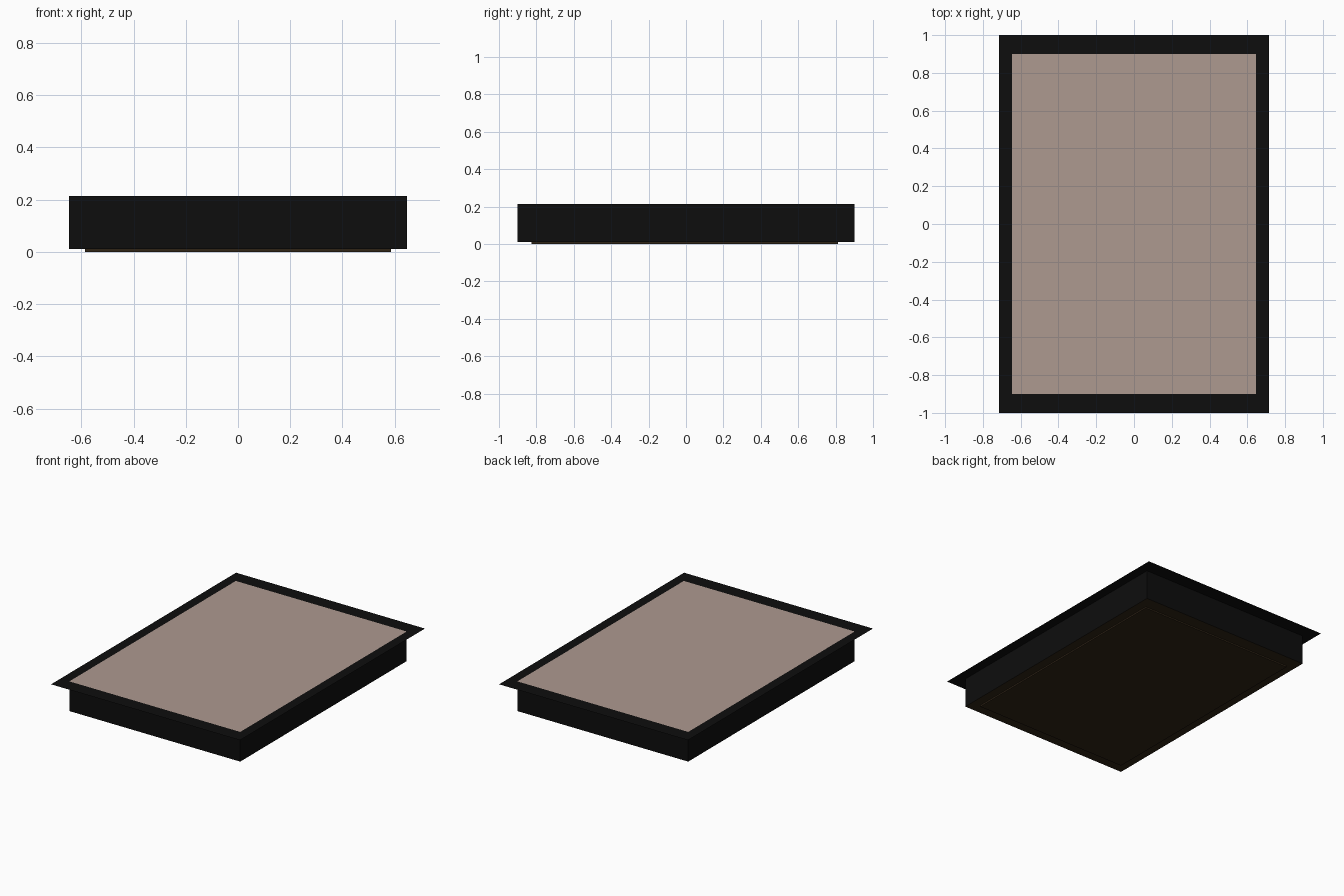
import bpy, bmesh

if "Cube" in bpy.data.objects:
    bpy.data.objects.remove(bpy.data.objects["Cube"])

def material(name, color):
    m = bpy.data.materials.new(name)
    m.diffuse_color = (*color, 1)
    m.use_nodes = True
    m.node_tree.nodes["Principled BSDF"].inputs["Base Color"].default_value = m.diffuse_color
    return m

black = material("black_frame", (0.004, 0.004, 0.004))
beige = material("beige_glow", (0.42, 0.32, 0.28))
brown = material("dark_brown", (0.03, 0.018, 0.008))

def rect(x, y, z, cy=0.0):
    return [(-x, cy - y, z), (x, cy - y, z), (x, cy + y, z), (-x, cy + y, z)]

def stack(name, loops, mat, cap=False):
    """Bridge successive rectangles into bands; optionally cap the last one."""
    bm = bmesh.new()
    rings = [[bm.verts.new(p) for p in loop] for loop in loops]
    for a, b in zip(rings, rings[1:]):
        for i in range(4):
            j = (i + 1) % 4
            bm.faces.new((a[i], a[j], b[j], b[i]))
    if cap:
        bm.faces.new(rings[-1])
    me = bpy.data.meshes.new(name)
    bm.to_mesh(me)
    bm.free()
    me.materials.append(mat)
    ob = bpy.data.objects.new(name, me)
    bpy.context.collection.objects.link(ob)
    return ob

def flip(ob):
    ob.data.flip_normals()

TOP, BASE = 0.213, 0.01
WX, WY = 0.647, 0.90

# Thin overhanging rim, flush with the top panel
stack("rim", [rect(0.715, 1.0, TOP), rect(WX, WY, TOP)], black)
# Side walls
stack("walls", [rect(WX, WY, BASE), rect(WX, WY, TOP)], black)
# Top panel
stack("top_panel", [rect(WX, WY, TOP)], beige, cap=True)
# Underside with a slightly proud plate
flip(stack("underside", [rect(WX, WY, BASE), rect(0.585, 0.82, BASE, -0.006),
                         rect(0.585, 0.82, 0, -0.006)], brown, cap=True))
